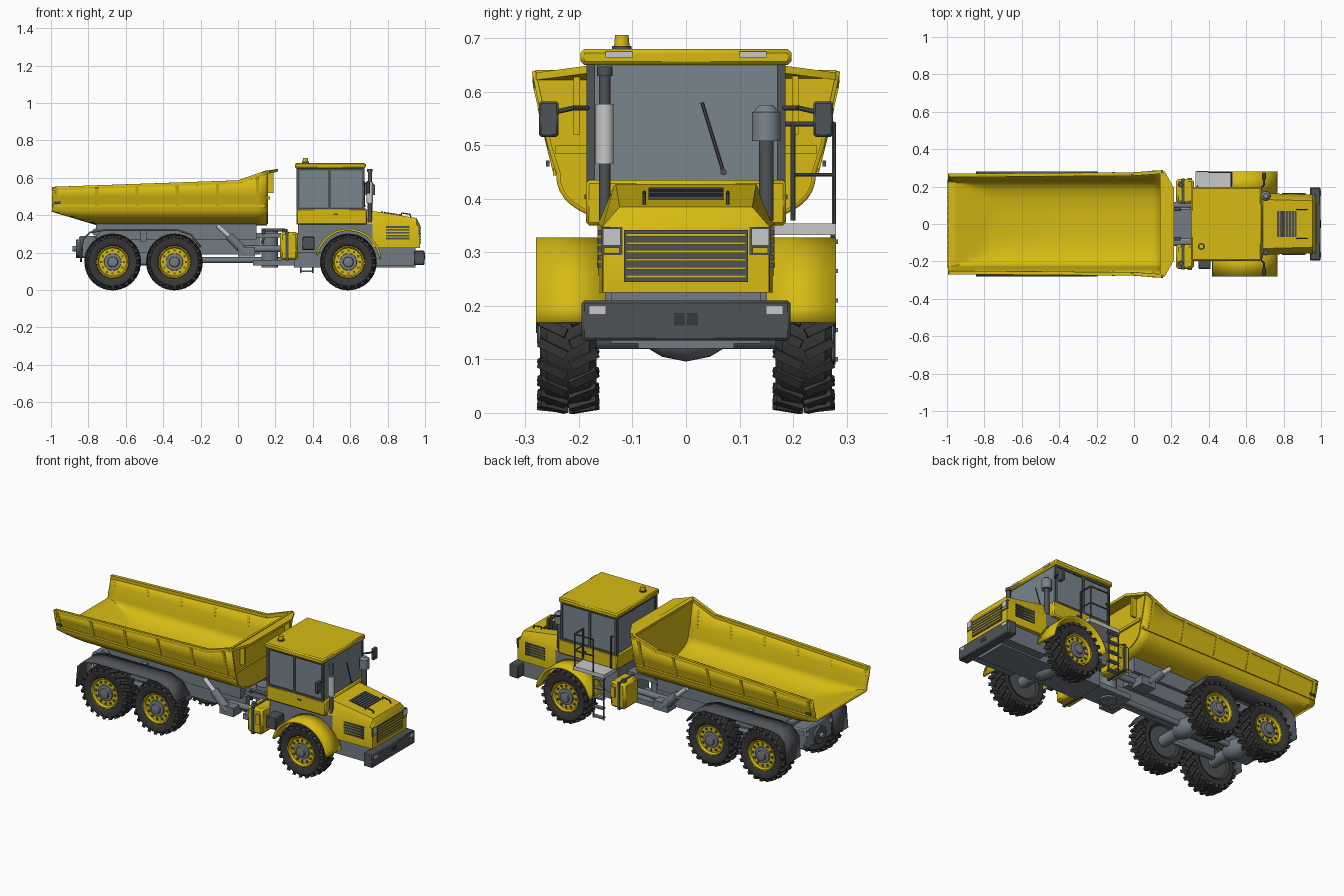
import bpy, bmesh, math
from mathutils import Matrix, Vector

if "Cube" in bpy.data.objects:
    bpy.data.objects.remove(bpy.data.objects["Cube"])


def paint(name, red, green, blue):
    mat = bpy.data.materials.new(name)
    mat.use_nodes = True
    mat.diffuse_color = (red, green, blue, 1)
    mat.node_tree.nodes["Principled BSDF"].inputs["Base Color"].default_value = (red, green, blue, 1)
    return mat


YELLOW = paint("yellow paint", .68, .5, .007)
DARK = paint("dark grey plastic", .08, .088, .095)
RUBBER = paint("black rubber", .04, .04, .042)
GLASS = paint("tinted glass", .19, .235, .27)
STEEL = paint("chassis grey", .17, .2, .23)
LIGHT = paint("light grey", .58, .58, .58)


def finish(name, bm, mat, twin=False, thick=0, bevel=0, angle=35):
    """Turn a bmesh into an object; twin mirrors it to the other side."""
    bmesh.ops.recalc_face_normals(bm, faces=bm.faces)
    mesh = bpy.data.meshes.new(name)
    bm.to_mesh(mesh)
    bm.free()
    mesh.materials.append(mat)
    mesh.polygons.foreach_set("use_smooth", [True] * len(mesh.polygons))
    mesh.set_sharp_from_angle(angle=math.radians(angle))
    obj = bpy.data.objects.new(name, mesh)
    bpy.context.scene.collection.objects.link(obj)
    if thick:
        solid = obj.modifiers.new("thickness", 'SOLIDIFY')
        solid.thickness, solid.offset = thick, 0
    if bevel:
        obj.modifiers.new("soft edges", 'BEVEL').width = bevel
    if twin:
        mirror = obj.modifiers.new("other side", 'MIRROR')
        mirror.use_axis = (False, True, False)
        mirror.use_mirror_merge = False
    return obj


def skin(bm, rings, closed=True, caps=True):
    rows = [[bm.verts.new(p) for p in ring] for ring in rings]
    count = len(rows[0])
    for a, b in zip(rows, rows[1:]):
        for i in range(count if closed else count - 1):
            j = (i + 1) % count
            bm.faces.new((a[i], a[j], b[j], b[i]))
    if caps:
        bm.faces.new(rows[0])
        bm.faces.new(rows[-1])


def loft(name, rings, mat, closed=True, caps=True, **options):
    bm = bmesh.new()
    skin(bm, rings, closed, caps)
    return finish(name, bm, mat, **options)


def box(name, x, y, z, mat, **options):
    ring = lambda px: [(px, y[0], z[0]), (px, y[1], z[0]), (px, y[1], z[1]), (px, y[0], z[1])]
    return loft(name, [ring(x[0]), ring(x[1])], mat, **options)


def tube(name, points, radius, mat, sides=12, end=None, **options):
    """Straight bars along a path; end gives a tapered radius."""
    bm = bmesh.new()
    for a, b in zip(points, points[1:]):
        a, b = Vector(a), Vector(b)
        turn = (b - a).to_track_quat('Z', 'Y')
        spin = [math.tau * (i + .5) / sides for i in range(sides)]
        circle = lambda r: [turn @ Vector((r * math.cos(t), r * math.sin(t), 0)) for t in spin]
        skin(bm, [[a + p for p in circle(radius)], [b + p for p in circle(end or radius)]])
    return finish(name, bm, mat, **options)


def lathe(name, x, y, z, profile, mat, sides=40, **options):
    """Wheel parts: profile of (offset along the axle, radius)."""
    spin = [math.tau * i / sides for i in range(sides)]
    rings = [[(x + r * math.cos(t), y + o, z + r * math.sin(t)) for t in spin] for o, r in profile]
    return loft(name, rings, mat, **options)


def blocks(name, matrices, mat, **options):
    bm = bmesh.new()
    for m in matrices:
        bmesh.ops.create_cube(bm, size=1, matrix=m)
    return finish(name, bm, mat, **options)


def strip(name, path, y, thick, mat, **options):
    """Sheet following a side path, such as a fender."""
    return loft(name, [[(x, y[0], z), (x, y[1], z)] for x, z in path], mat,
                closed=False, caps=False, thick=thick, **options)


def place(x, y, z, sx, sy, sz):
    return Matrix.Translation((x, y, z)) @ Matrix.Diagonal((sx, sy, sz, 1))


# Wheels and axles
R = .15
AXLE_Y = .22
for label, wx in (("rear", -.67), ("middle", -.34), ("front", .59)):
    lathe(label + "_tyres", wx, AXLE_Y, R, [(-.04, .085), (-.053, .1), (-.053, .128), (-.04, .141),
          (.04, .141), (.053, .128), (.053, .1), (.045, .088), (.03, .085)], RUBBER, twin=True)
    lugs = []
    for side in (-1, 1):
        for i in range(22):
            spin = math.tau * (i + side / 4) / 22
            lugs.append(Matrix.Translation((wx, AXLE_Y, R)) @ Matrix.Rotation(spin, 4, 'Y')
                        @ Matrix.Translation((0, side * .029, .14)) @ Matrix.Rotation(side * .45, 4, 'Z')
                        @ Matrix.Rotation(-side * .12, 4, 'X') @ Matrix.Diagonal((.017, .056, .016, 1)))
    blocks(label + "_tread_lugs", lugs, RUBBER, twin=True)
    lathe(label + "_rims", wx, AXLE_Y, R, [(-.03, .08), (.046, .086), (.046, .08), (.034, .074), (.034, .04)],
          YELLOW, twin=True)
    lathe(label + "_hubs", wx, AXLE_Y, R, [(.03, .047), (.042, .045), (.044, .028), (.056, .026), (.058, .02)],
          STEEL, sides=24, twin=True)
    turns = [math.tau * i / 12 for i in range(12)]
    blocks(label + "_wheel_bolts", [place(wx + .061 * math.cos(t), AXLE_Y + .035, R + .061 * math.sin(t),
           .011, .008, .011) for t in turns], DARK, twin=True)
    lathe(label + "_wheel_backs", wx, AXLE_Y, R, [(-.045, .086), (-.04, .084)], DARK, twin=True)
    tube(label + "_axle", [(wx, -.19, R), (wx, .19, R)], .032, STEEL)
    lathe(label + "_differential", wx, 0, R, [(-.07, .03), (-.045, .045), (0, .054), (.045, .045), (.07, .03)],
          STEEL, sides=24)

# Dump body: rounded trough with a ramp at the tail
def rim_z(x):
    return .585 + (.035 if x < 0 else .35) * x


def rim_y(x):
    return .252 + (rim_z(x) - .5) * .21


def section(x):
    ramp = .352 + max(0, -.75 - x) * .3
    half = [(rim_y(x), rim_z(x)), (.252, .5)]
    for i in range(13):
        t = math.pi / 2 * i / 12
        half.append((.236 * max(0, math.cos(t)) ** .8, .45 - .098 * math.sin(t) ** .8))
    half = [(x, y, max(z, ramp)) for y, z in half]
    return half + [(x, -y, z) for x, y, z in half[-2::-1]]


stations = [-.995, -.95, -.9, -.85, -.8, -.75, -.4, 0, .05, .1, .155]
loft("dump_body", [section(x) for x in stations], YELLOW, closed=False, caps=False, thick=.014, angle=25)
loft("dump_front_wall", [section(.145), section(.16)], YELLOW)
loft("spill_guard", [[(.14, -.28, z), (.165, -.28, z), (.215, -.19, z + .012), (.215, .19, z + .012),
     (.165, .28, z), (.14, .28, z)] for z in (.622, .636)], YELLOW)
tube("dump_top_rails", [(x, rim_y(x) - .003, rim_z(x) - .008) for x in (-.99, 0, .15)], .013, YELLOW,
     sides=4, twin=True)
tube("dump_side_rails", [(-.99, .242, .45), (.15, .242, .45)], .009, YELLOW, sides=4, twin=True)
for i in range(6):
    x = -.97 + i * .215
    tube("dump_side_rib", [(x, .24, .45), (x, rim_y(x), rim_z(x) - .01)], .012, YELLOW, sides=4, twin=True)
box("dump_front_ribs", (.15, .19), (.198, .21), (.52, .63), YELLOW, twin=True)
box("dump_front_beam", (.155, .17), (-.245, .245), (.485, .5), YELLOW)
box("dump_side_slots", (-.98, -.95), (.255, .262), (.46, .472), DARK, twin=True)

# Rear frame
box("rear_frame_rails", (-.85, .12), (.06, .1), (.19, .28), STEEL, twin=True)
box("dump_subframe", (-.76, .1), (.07, .12), (.27, .36), STEEL, twin=True)
box("bogie_beams", (-.64, -.37), (.115, .15), (.13, .2), STEEL, twin=True, bevel=.01)
box("frame_cross_members", (-.56, -.45), (-.1, .1), (.2, .26), STEEL)
box("rear_crossbox", (-.85, -.75), (-.125, .125), (.17, .29), STEEL, bevel=.008)
tube("rear_cover", [(-.84, 0, .22), (-.865, 0, .22)], .05, DARK, sides=24)
tube("tow_hitch", [(-.86, 0, .22), (-.885, 0, .22)], .015, STEEL)
box("tail_lamps", (-.856, -.845), (.09, .12), (.25, .27), LIGHT, twin=True)
tube("dump_pivot", [(-.76, -.15, .31), (-.76, .15, .31)], .02, STEEL)
tube("drive_shaft", [(-.67, 0, .16), (.59, 0, .16)], .016, STEEL)
strip("rear_fenders", [(-.84, .15), (-.83, .27), (-.79, .308), (-.72, .32), (-.32, .32), (-.25, .295),
      (-.2, .23)], (.155, .28), .01, DARK, twin=True)
box("fender_brackets", (-.52, -.49), (.1, .17), (.26, .32), STEEL, twin=True)
tube("lift_cylinders", [(.04, .15, .2), (-.05, .15, .29)], .024, STEEL, twin=True)
tube("lift_rods", [(-.05, .15, .29), (-.11, .15, .345)], .013, LIGHT, twin=True)
box("cylinder_feet", (.0, .09), (.09, .17), (.18, .23), STEEL, twin=True)

# Articulated joint
tube("joint_pivot", [(.17, 0, .12), (.17, 0, .33)], .045, STEEL, sides=20)
box("joint_plates", (.08, .3), (-.07, .07), (.13, .16), STEEL)
box("joint_top_plate", (.1, .32), (-.08, .08), (.28, .305), STEEL)
tube("steering_cylinders", [(.02, .1, .22), (.33, .1, .22)], .018, STEEL, twin=True)
tube("joint_hoses", [(.13, .06, .25), (.14, .08, .32), (.25, .08, .32)], .008, DARK, twin=True)

# Front frame, tanks and bumper
box("front_frame", (.3, .95), (-.09, .09), (.12, .23), STEEL)
box("cab_base", (.32, .72), (-.165, .165), (.2, .352), STEEL)
box("engine_skirt", (.7, .95), (-.14, .14), (.13, .23), STEEL)
box("side_tanks", (.225, .32), (.11, .24), (.16, .31), YELLOW, twin=True, bevel=.012)
box("tank_straps", (.255, .27), (.108, .243), (.157, .313), DARK, twin=True)
box("tank_caps", (.285, .31), (.225, .247), (.22, .28), YELLOW, twin=True)
tube("tank_fillers", [(.25, .21, .3), (.25, .21, .325)], .014, DARK, twin=True)
box("battery_box", (.345, .41), (-.24, -.16), (.215, .285), DARK, bevel=.004)
box("bumper", (.94, .998), (-.195, .195), (.135, .21), DARK, bevel=.005)
box("bumper_lamps", (.995, .999), (.15, .18), (.185, .2), LIGHT, twin=True)
box("tow_socket", (.995, .9995), (-.022, .022), (.163, .187), RUBBER)
tube("tow_pin", [(.9985, 0, .163), (.9985, 0, .187)], .0015, LIGHT)

# Front fenders
arc = [math.radians(a) for a in range(6, 169, 9)]
strip("front_fenders", [(.59 + .172 * math.cos(a), R + .172 * math.sin(a)) for a in arc], (.15, .28), .012,
      YELLOW, twin=True)

# Hood
def hood_ring(x, wide, low, shoulder, top):
    half = [(wide, low), (wide, shoulder), (wide - .033, top)]
    return [(x, y, z) for y, z in half] + [(x, -y, z) for y, z in half[::-1]]


loft("hood", [hood_ring(.66, .165, .225, .355, .432), hood_ring(.955, .157, .225, .347, .385),
     hood_ring(.972, .155, .225, .343, .35)], YELLOW)
box("grille", (.965, .975), (-.116, .116), (.245, .342), DARK)
blocks("grille_slats", [place(.976, 0, .255 + .0155 * i, .005, .225, .005) for i in range(6)], YELLOW)
box("headlamp_frames", (.965, .974), (.119, .158), (.295, .347), DARK, twin=True)
box("headlamps", (.97, .977), (.122, .155), (.313, .345), LIGHT, twin=True)
box("turn_lamps", (.97, .977), (.124, .153), (.298, .309), YELLOW, twin=True)
blocks("side_louvres", [place(.855, .1605, .275 + .0155 * i, .125, .008, .009) for i in range(5)], DARK, twin=True)
tilt = math.atan2(.047, .295)
blocks("hood_vent", [Matrix.Translation((.77 + .0155 * i, 0, .416 - .00247 * i)) @ Matrix.Rotation(tilt, 4, 'Y')
       @ Matrix.Diagonal((.012, .14, .009, 1)) for i in range(7)], DARK)
tube("hood_handles", [(.87, .078, .395), (.875, .078, .412), (.92, .078, .405), (.925, .078, .385)], .0035,
     DARK, sides=8, twin=True)

# Cab
box("cab_lower", (.312, .69), (-.187, .187), (.35, .435), YELLOW, bevel=.006)
box("cab_glass", (.322, .672), (-.18, .18), (.43, .655), GLASS)
for x in (.322, .49, .67):
    box("cab_pillars", (x - .008, x + .006), (.17, .186), (.43, .655), DARK, twin=True)
box("window_sills", (.316, .676), (.178, .186), (.432, .442), DARK, twin=True)
box("window_headers", (.316, .676), (.178, .186), (.64, .655), DARK, twin=True)
box("rear_window_header", (.314, .322), (-.18, .18), (.64, .655), DARK)
box("cab_roof", (.305, .682), (-.197, .197), (.65, .68), YELLOW, bevel=.007)
box("roof_lamps", (.679, .685), (.1, .15), (.664, .675), LIGHT, twin=True)
tube("beacon_base", [(.36, -.12, .678), (.36, -.12, .686)], .019, DARK)
tube("beacon", [(.36, -.12, .685), (.36, -.12, .706)], .015, YELLOW, end=.013)
tube("wiper", [(.677, .07, .45), (.677, .03, .58)], .003, DARK, sides=6)
tube("wiper_hub", [(.67, .07, .45), (.682, .07, .45)], .006, DARK)
box("door_handles", (.51, .535), (.182, .19), (.4, .408), DARK, twin=True)

# Mirrors, exhaust and air intake
tube("mirror_arms", [(.67, .18, .57), (.695, .21, .57), (.695, .245, .562)], .005, DARK, sides=8, twin=True)
box("mirrors", (.685, .705), (.238, .275), (.516, .582), DARK, twin=True, bevel=.004)
tube("exhaust_pipe", [(.705, -.152, .36), (.705, -.152, .645)], .011, DARK)
tube("exhaust_tip", [(.705, -.152, .63), (.705, -.152, .647)], .015, DARK)
tube("exhaust_muffler", [(.705, -.152, .465), (.705, -.152, .577)], .017, LIGHT, sides=16)
tube("intake_pipe", [(.705, .15, .36), (.705, .15, .515)], .014, DARK)
tube("intake_head", [(.705, .15, .508), (.705, .15, .562)], .027, GLASS, sides=20)
tube("intake_cap", [(.705, .15, .562), (.705, .15, .575)], .025, GLASS, sides=20, end=.013)

# Boarding platform, ladder and handrails on the left
box("platform", (.33, .53), (.165, .28), (.332, .354), LIGHT)
for x in (.335, .4):
    tube("ladder_side", [(x, .275, .09), (x, .275, .335)], .005, DARK, sides=8)
blocks("ladder_rungs", [place(.367, .272, .1 + .055 * i, .065, .025, .008) for i in range(5)], STEEL)
tube("outer_handrail", [(.4, .277, .35), (.4, .277, .54), (.52, .277, .54), (.52, .277, .35)], .004, DARK, sides=8)
tube("middle_handrail", [(.4, .277, .445), (.52, .277, .445), (.52, .2, .445)], .004, DARK, sides=8)
tube("inner_handrail", [(.52, .277, .54), (.52, .2, .54), (.52, .2, .37)], .005, DARK, sides=8)
tube("rear_grab_rail", [(.34, .2, .36), (.34, .2, .54), (.34, .185, .54)], .005, DARK, sides=8)
